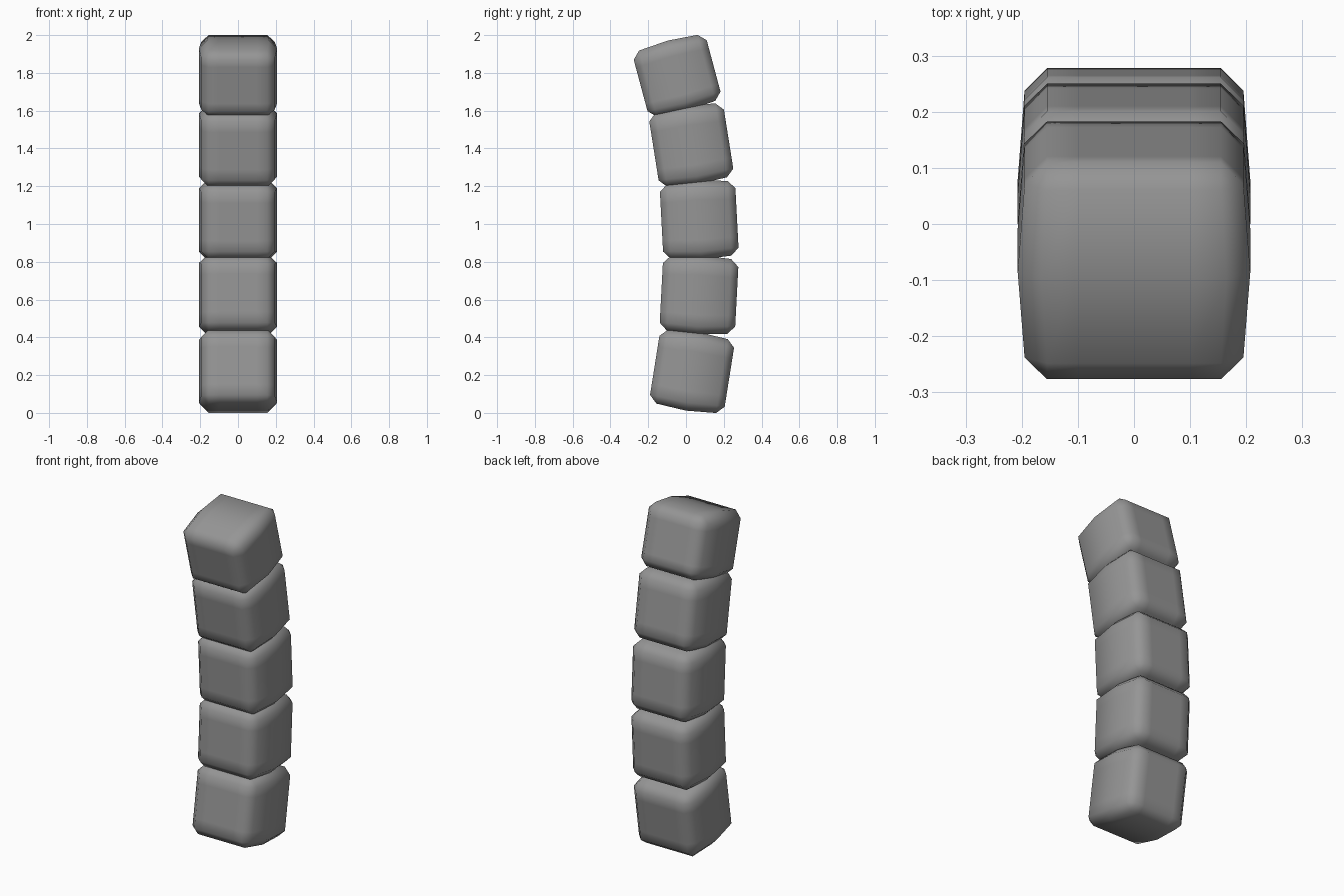
import bpy, bmesh, math
from mathutils import Matrix, Vector

if "Cube" in bpy.data.objects:
    bpy.data.objects.remove(bpy.data.objects["Cube"])

grey = bpy.data.materials.new("grey")
grey.diffuse_color = (0.3, 0.3, 0.3, 1)
grey.use_nodes = True
grey.node_tree.nodes["Principled BSDF"].inputs["Base Color"].default_value = grey.diffuse_color

HALF_X, HALF_Y, BEVEL, BULGE = 0.195, 0.2, 0.04, 0.063


def block(name, y, z, lean, half_z):
    """Chamfered block whose sides and ends swell towards its middle line."""
    bm = bmesh.new()
    bmesh.ops.create_cube(bm, size=2)
    bmesh.ops.scale(bm, vec=(HALF_X, HALF_Y, half_z), verts=bm.verts)
    bmesh.ops.bevel(bm, geom=bm.edges[:], offset=BEVEL, offset_type='OFFSET',
                    segments=1, affect='EDGES', profile=0.5)
    # middle line, plus support loops that keep the faces flat
    cuts = [((0, 1, 0), 0)]
    cuts += [(n, s * 0.1) for n in ((1, 0, 0), (0, 0, 1)) for s in (-1, 1)]
    for normal, d in cuts:
        bmesh.ops.bisect_plane(bm, geom=bm.verts[:] + bm.edges[:] + bm.faces[:],
                               plane_co=Vector(normal) * d, plane_no=normal)
    # swell sides and ends at the middle line
    for v in bm.verts:
        if abs(v.co.y) < 1e-4:
            v.co.x *= 1 + BULGE
            v.co.z *= 1 + BULGE
    bm.transform(Matrix.Translation((0, y, z)) @
                 Matrix.Rotation(math.radians(lean), 4, 'X'))
    bmesh.ops.recalc_face_normals(bm, faces=bm.faces[:])
    for f in bm.faces:
        f.smooth = True
    me = bpy.data.meshes.new(name)
    bm.to_mesh(me)
    bm.free()
    me.materials.append(grey)
    bpy.context.collection.objects.link(bpy.data.objects.new(name, me))


# curved stack of five blocks, bottom to top: y, z, lean, half height
for i, args in enumerate([(0.032, 0.220, -9, 0.198),
                          (0.069, 0.625, -3, 0.198),
                          (0.070, 1.022, 3, 0.198),
                          (0.028, 1.418, 9, 0.198),
                          (-0.047, 1.785, 15, 0.181)]):
    block(f"block_{i + 1}", *args)
